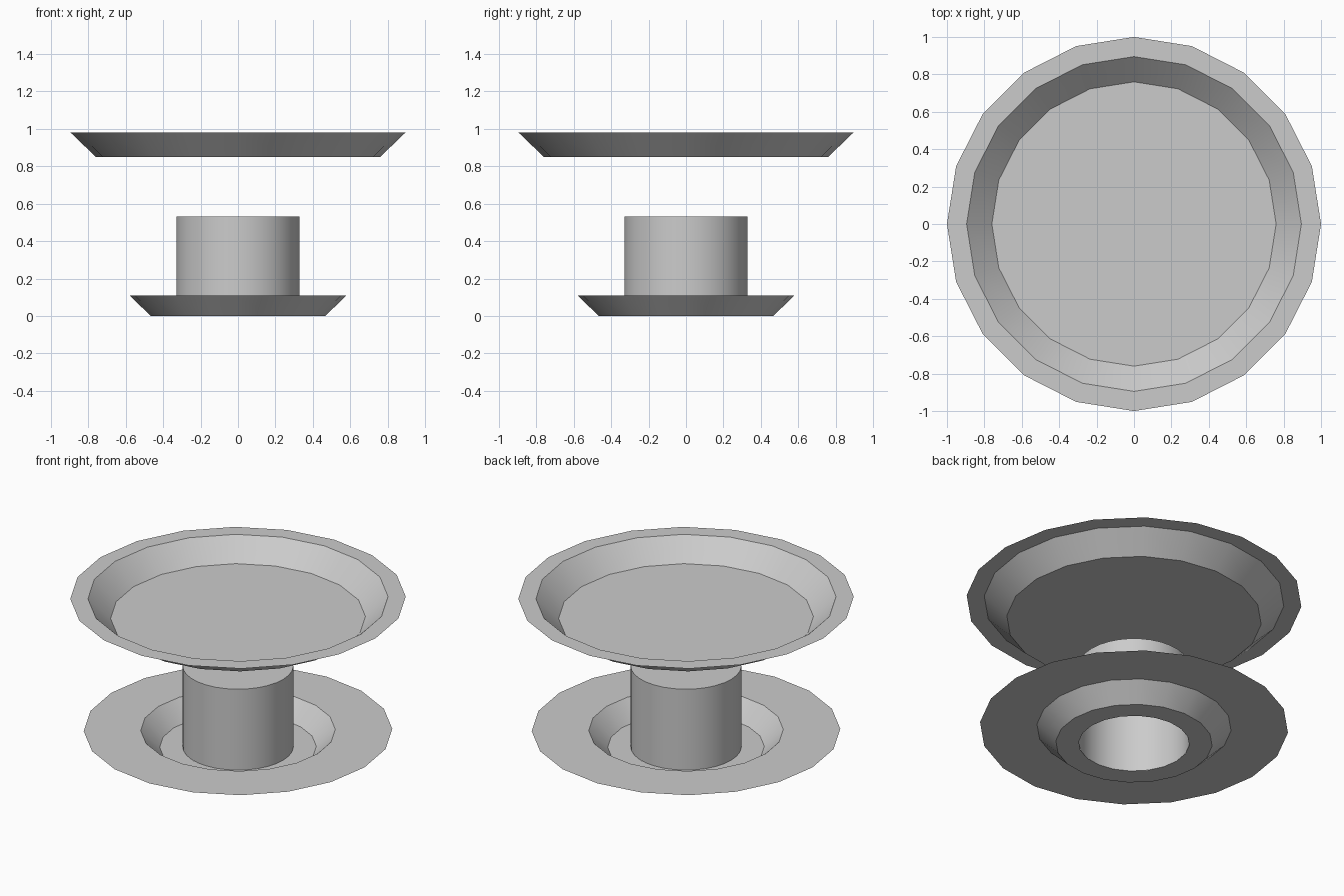
import bpy, bmesh
from math import sin, cos, pi, radians

if "Cube" in bpy.data.objects:
    bpy.data.objects.remove(bpy.data.objects["Cube"])


def revolve(name, profile, sides, angle=30):
    """Spin a (radius, z) profile into a thin shell; a radius of 0 closes with one flat cap."""
    bm = bmesh.new()
    rings = []
    for r, z in profile:
        if r == 0:
            bm.faces.new(rings[-1])
            continue
        rings.append([bm.verts.new((r * cos(2 * pi * i / sides),
                                    r * sin(2 * pi * i / sides), z))
                      for i in range(sides)])
    for a, b in zip(rings, rings[1:]):
        for i in range(sides):
            j = (i + 1) % sides
            bm.faces.new((a[i], a[j], b[j], b[i]))
    bmesh.ops.recalc_face_normals(bm, faces=bm.faces)
    mesh = bpy.data.meshes.new(name)
    bm.to_mesh(mesh)
    bm.free()
    obj = bpy.data.objects.new(name, mesh)
    bpy.context.collection.objects.link(obj)
    bpy.ops.object.select_all(action='DESELECT')
    obj.select_set(True)
    bpy.context.view_layer.objects.active = obj
    bpy.ops.object.shade_smooth_by_angle(angle=radians(angle))
    return obj


# Upper dish: flat rim, sloped wall, flat floor
upper = revolve("upper_dish", [(1.0, 0.98), (0.895, 0.98), (0.76, 0.85), (0, 0.85)], 20)

# Lower dish: wide flat rim, sloped wall, floor ring around the open hub
lower = revolve("lower_dish", [(0.92, 0.11), (0.58, 0.11), (0.467, 0.0), (0.33, 0.0)], 20)

# Hub: open at the bottom, capped at the top
hub = revolve("hub", [(0.33, 0.0), (0.33, 0.532), (0, 0.532)], 32)

# Dish surfaces face upward
for dish in (upper, lower):
    if sum(p.normal.z * p.area for p in dish.data.polygons) < 0:
        dish.data.flip_normals()
